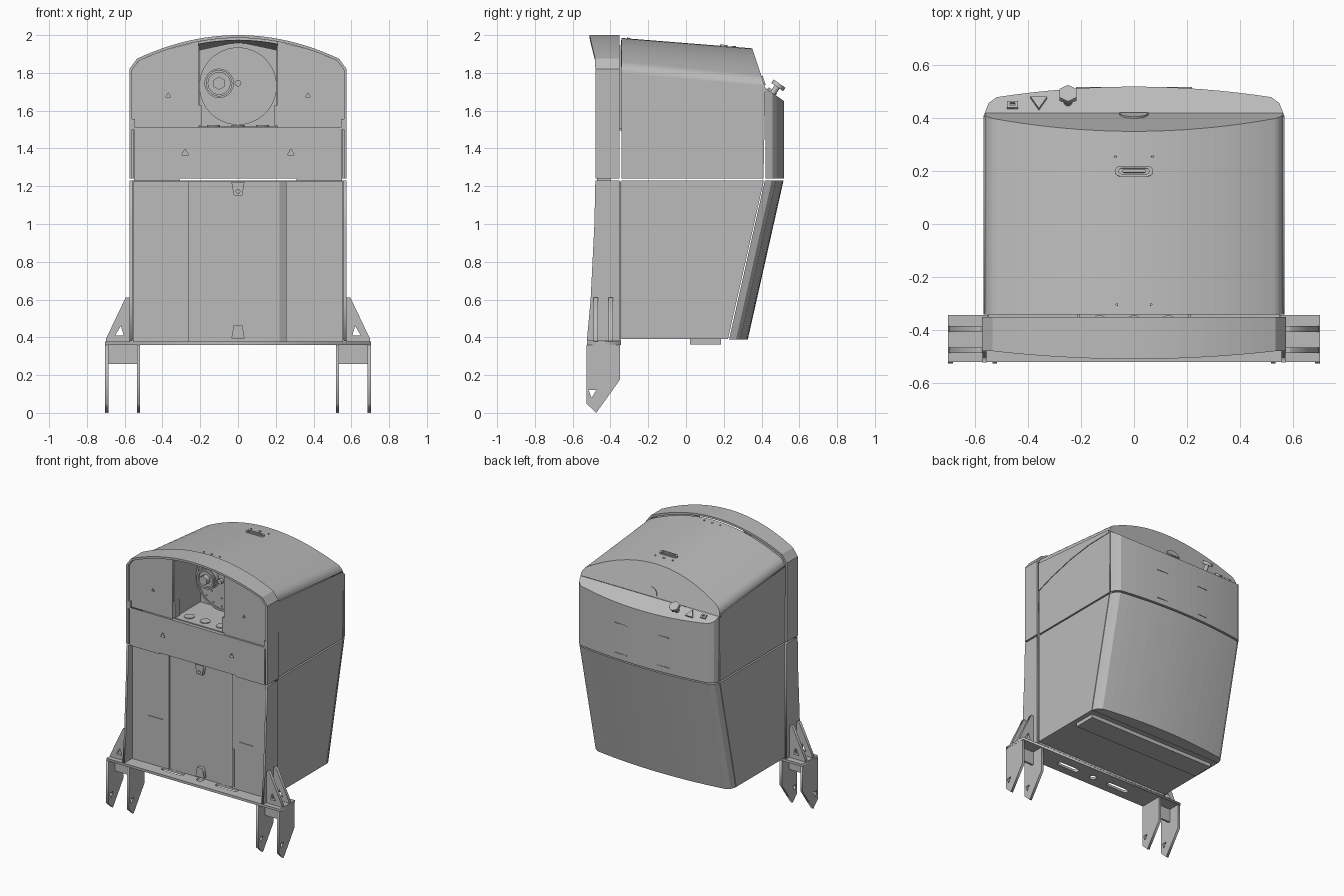
import bpy, bmesh
from math import sin, cos, pi, atan2
from mathutils import Matrix, Vector

old = bpy.data.objects.get("Cube")
if old:
    bpy.data.objects.remove(old, do_unlink=True)

grey = bpy.data.materials.new("housing grey")
grey.use_nodes = True
COLOUR = (0.5, 0.5, 0.5, 1)
grey.diffuse_color = COLOUR
grey.node_tree.nodes["Principled BSDF"].inputs["Base Color"].default_value = COLOUR


def add_object(name, mesh):
    mesh.materials.clear()
    mesh.materials.append(grey)
    obj = bpy.data.objects.new(name, mesh)
    bpy.context.collection.objects.link(obj)
    return obj


def from_bmesh(name, bm):
    bmesh.ops.recalc_face_normals(bm, faces=bm.faces)
    mesh = bpy.data.meshes.new(name)
    bm.to_mesh(mesh)
    bm.free()
    return add_object(name, mesh)


def box(name, x, y, z):
    """Box from (min, max) pairs."""
    bm = bmesh.new()
    size = Matrix.Diagonal((x[1] - x[0], y[1] - y[0], z[1] - z[0], 1))
    centre = Matrix.Translation((sum(x) / 2, sum(y) / 2, sum(z) / 2))
    bmesh.ops.create_cube(bm, size=1, matrix=centre @ size)
    return from_bmesh(name, bm)


def loft(name, rows, closed=True):
    """Skin matching rows of points; closed rows are capped."""
    bm = bmesh.new()
    rings = [[bm.verts.new(p) for p in row] for row in rows]
    n = len(rings[0])
    for a, b in zip(rings, rings[1:]):
        for i in range(n if closed else n - 1):
            j = (i + 1) % n
            bm.faces.new((a[i], a[j], b[j], b[i]))
    if closed:
        bm.faces.new(rings[0])
        bm.faces.new(rings[-1])
    return from_bmesh(name, bm)


def solidify(obj, thickness):
    mod = obj.modifiers.new("thickness", "SOLIDIFY")
    mod.thickness = thickness
    mod.offset = -1


AXES = {"X": ((0, 1, 0), (0, 0, 1), (1, 0, 0)),
        "Y": ((1, 0, 0), (0, 0, 1), (0, -1, 0)),
        "Z": ((1, 0, 0), (0, 1, 0), (0, 0, 1))}


def plate(name, loops, depth, axis, at, tilt=0.0):
    """Flat plate from an outline and holes, facing the given axis."""
    curve = bpy.data.curves.new(name, "CURVE")
    curve.dimensions, curve.fill_mode, curve.extrude = "2D", "BOTH", depth / 2
    for loop in loops:
        spline = curve.splines.new("POLY")
        spline.points.add(len(loop) - 1)
        for point, (u, v) in zip(spline.points, loop):
            point.co = (u, v, 0, 1)
        spline.use_cyclic_u = True
    temp = bpy.data.objects.new(name, curve)
    bpy.context.collection.objects.link(temp)
    graph = bpy.context.evaluated_depsgraph_get()
    mesh = bpy.data.meshes.new_from_object(temp.evaluated_get(graph))
    bpy.data.objects.remove(temp, do_unlink=True)
    turn = Matrix([Vector(a) for a in AXES[axis]]).transposed().to_4x4()
    mesh.transform(Matrix.Translation(at) @ Matrix.Rotation(tilt, 4, "X") @ turn)
    return add_object(name, mesh)


def rect(u0, u1, v0, v1):
    return [(u0, v0), (u1, v0), (u1, v1), (u0, v1)]


def ngon(n, r, u=0, v=0, start=pi / 2):
    return [(u + r * cos(start + 2 * pi * i / n), v + r * sin(start + 2 * pi * i / n)) for i in range(n)]


def stadium(half, r, u=0, v=0):
    return ([(u + half + r * cos(a), v + r * sin(a)) for a in [pi * (i / 8 - .5) for i in range(9)]]
            + [(u - half - r * cos(a), v - r * sin(a)) for a in [pi * (i / 8 - .5) for i in range(9)]])


def arch(top, drop, half, n=24):
    return [(x, top - drop * (x / half) ** 2) for x in [half * (1 - 2 * i / n) for i in range(n + 1)]]


def mirror_ends(right, middle):
    return right + middle + [(-x, z) for x, z in reversed(right)]


# Front hoop: an arched band, flared at the top, with lower side flanges
hoop_line = mirror_ends([(.575, 1.24), (.575, 1.82)], arch(2.0, .125, .535))
hoop = loft("front_hoop", [[(x, -.352, z) for x, z in hoop_line],
                           [(x, -.48 - max(0, z - 1.87) * .24, z) for x, z in hoop_line]], False)
solidify(hoop, .015)
FLANGE = [(-.352, .38), (-.525, .38), (-.505, .6), (-.485, 1.0), (-.48, 1.229), (-.352, 1.229)]
for s in (-1, 1):
    plate("lower_front_flange", [FLANGE], .015, "X", (s * .566, 0, 0))


# Upper shell with an arched lid and a slanted rear cap
def lid_section(top, drop, shoulder):
    edge = top - drop
    turn = []
    for i in range(5):
        t = i / 5
        turn.append((.565 * (1 - t) ** 2 + 2 * .563 * t * (1 - t) + .52 * t * t,
                     shoulder * (1 - t) ** 2 + 2 * (edge - .02) * t * (1 - t) + edge * t * t))
    return mirror_ends([(.565, 1.24)] + turn, arch(top, drop, .52))


def cap_y(z):
    return .41 if z < 1.7 else .42 - (z - 1.72) * .33


front_row = [(x, -.342, z) for x, z in lid_section(1.985, .125, 1.80)]
back_row = [(x, cap_y(z), z) for x, z in lid_section(1.93, .14, 1.72)]
solidify(loft("lid_shell", [front_row, back_row], False), .012)
bm = bmesh.new()
bm.faces.new([bm.verts.new(p) for p in back_row[1:-1]])
from_bmesh("lid_rear_cap", bm)
skirt = [(-.342, 1.58), (-.2, 1.63), (0, 1.68), (.2, 1.708), (.41, 1.712), (.405, 1.735), (-.342, 1.80)]
for s in (-1, 1):
    plate("lid_side_skirt", [skirt], .006, "X", (s * .567, 0, 0))

# Lower body
loft("lower_body", [[(.565, -.342, z), (.565, y, z), (-.565, y, z), (-.565, -.342, z)]
                    for z, y in ((.39, .222), (1.229, .412))])


# Rear panels with chamfered corners and a gentle bow
def rear_outline(shift=0.0):
    bow = [(x, .52 - .04 * (x / .52) ** 2) for x in [.52 - 1.04 * i / 16 for i in range(17)]]
    pts = mirror_ends([(.565, .421), (.55, .458)], bow)
    return [(x, y + shift) for x, y in pts]


loft("lower_rear_panel", [[(x, y, .388) for x, y in rear_outline(-.193)],
                          [(x, y, 1.229) for x, y in rear_outline(-.004)]])
loft("upper_rear_panel", [[(x, y, 1.24) for x, y in rear_outline()],
                          [(x, y, 1.72 - (y - .42) * .7) for x, y in rear_outline()]])
for s in (-1, 1):
    for z in (1.28, 1.5):
        box("rear_slot", (s * .17 - .05, s * .17 + .05), (.512, .519), (z, z + .006))

# Upper front plates beside the opening
for s in (-1, 1):
    side = [(s * .21, 1.51), (s * .56, 1.51), (s * .56, 1.82), (s * .53, 1.862), (s * .39, 1.92), (s * .21, 1.967)]
    plate("upper_front_plate", [side, ngon(3, .014, s * .37, 1.68)], .012, "Y", (0, -.455, 0))
    box("opening_side_wall", (s * .21 - .005, s * .21 + .005), (-.45, -.14), (1.51, 1.945))
    box("opening_bracket", (s * .2 - .008, s * .2 + .008), (-.46, -.40), (1.52, 1.63))
    box("band_hook", (s * .555 - .01, s * .555 + .01), (-.478, -.455), (1.50, 1.555))
box("opening_floor", (-.21, .21), (-.45, -.14), (1.505, 1.517))
plate("opening_back_wall", [[(-.21, 1.51), (.21, 1.51), (.21, 1.92), (0, 1.965), (-.21, 1.92)]],
      .01, "Y", (0, -.14, 0))
for x in (-.13, 0, .13):
    plate("floor_disc", [ngon(16, .035)], .006, "Z", (x, -.38, 1.52))

# Drum and dial inside the opening
plate("drum", [ngon(48, .2)], .05, "Y", (0, -.165, 1.73))
plate("drum_rim", [ngon(48, .205), ngon(48, .192)], .012, "Y", (0, -.19, 1.73))
for count, radius in ((16, .175), (8, .115)):
    for u, v in ngon(count, radius):
        plate("drum_bolt", [ngon(6, .006)], .008, "Y", (u, -.193, 1.73 + v))
plate("dial_base", [ngon(24, .078)], .04, "Y", (-.1, -.205, 1.745))
plate("dial_rim", [ngon(24, .07), ngon(24, .058)], .02, "Y", (-.1, -.23, 1.745))
plate("dial_knob", [ngon(6, .035)], .05, "Y", (-.1, -.24, 1.745))
plate("drum_pin", [ngon(8, .018)], .03, "Y", (0, -.2, 1.745))

# Middle band and lower front panels
plate("middle_band", [rect(-.55, .55, 1.24, 1.51), ngon(3, .022, -.28, 1.375), ngon(3, .022, .28, 1.375)],
      .03, "Y", (0, -.46, 0))
box("band_ledge", (-.55, .55), (-.455, -.342), (1.495, 1.507))
panel = [(-.557, -.345), (-.557, -.43), (-.26, -.43), (-.26, -.42), (.22, -.42),
         (.255, -.40), (.255, -.43), (.557, -.43), (.557, -.345)]
loft("lower_front_panels", [[(x, y, z) for x, y in panel] for z in (.378, 1.226)])
box("panel_strip", (.258, .272), (-.437, -.43), (.39, .67))
for s in (-1, 1):
    box("panel_handle_slot", (s * .37 - .055, s * .37 + .055), (-.435, -.43), (.727, .733))
    box("band_support", (s * .43 - .12, s * .43 + .12), (-.47, -.40), (1.228, 1.242))
catch = [(-.035, 0), (.035, 0), (.022, .07), (-.022, .07)]
plate("lower_catch", [catch], .03, "Y", (0, -.43, .395))
plate("upper_catch", [[(u, -v) for u, v in catch], ngon(8, .01, 0, -.05)], .03, "Y", (0, -.435, 1.222))

# Base platform, underside tray and legs
plate("base_platform", [rect(-.705, .705, -.523, -.345), stadium(.07, .02, -.22, -.44),
                        stadium(.07, .02, .22, -.44), ngon(12, .025, 0, -.44)], .018, "Z", (0, 0, .368))
box("underside_tray", (-.53, .53), (.02, .185), (.362, .392))
LEG = [(-.528, .36), (-.35, .36), (-.35, .175), (-.475, .0), (-.528, .05)]
for s in (-1, 1):
    for x in (.527, .695):
        plate("leg_plate", [LEG, [(-.515, .12), (-.475, .12), (-.5, .08)]], .018, "X", (s * x, 0, 0))
    box("leg_cross_plate", (min(s * .53, s * .69), max(s * .53, s * .69)), (-.45, -.435), (.26, .36))
    gusset = [(s * .572, .376), (s * .70, .376), (s * .70, .39), (s * .595, .61), (s * .572, .61)]
    hole = [(s * .605, .41), (s * .65, .41), (s * .62, .46)]
    for y in (-.478, -.398):
        plate("side_gusset", [gusset, hole], .022, "Y", (0, y, 0))

# Lid fittings
slope = -atan2(.055, .755)
plate("lid_handle", [stadium(.052, .02), stadium(.046, .011)], .012, "Z", (0, .2, 1.943), slope)
plate("lid_handle_grip", [stadium(.04, .006)], .012, "Z", (0, .2, 1.943), slope)
for x, y, r in ((-.07, .255, .005), (0, .255, .009), (.07, .255, .005),
                (-.065, -.305, .005), (0, -.305, .008), (.065, -.305, .005)):
    plate("lid_bolt", [ngon(8, r)], .008, "Z", (x, y, 1.985 - (y + .342) * .0785), slope)

# Rear shelf fittings
tilt = -atan2(.7, 1)
half_disc = [(.055 * cos(pi * i / 10), -.05 * sin(pi * i / 10)) for i in range(11)]
plate("rear_cap_tab", [[(u, -v) for u, v in half_disc]], .008, "Y", (0, .418, 1.735), .32)
plate("knob_stem", [ngon(10, .016)], .06, "Z", (-.25, .468, 1.705), tilt)
plate("knob_head", [ngon(6, .038)], .022, "Z", (-.25, .489, 1.734), tilt)
plate("triangle_latch", [ngon(3, .036, start=-pi / 2)], .02, "Z", (-.36, .462, 1.695), tilt)
plate("small_latch", [rect(-.02, .02, -.015, .015), rect(-.01, .01, -.007, .007)], .012, "Z",
      (-.46, .45, 1.703), tilt)
